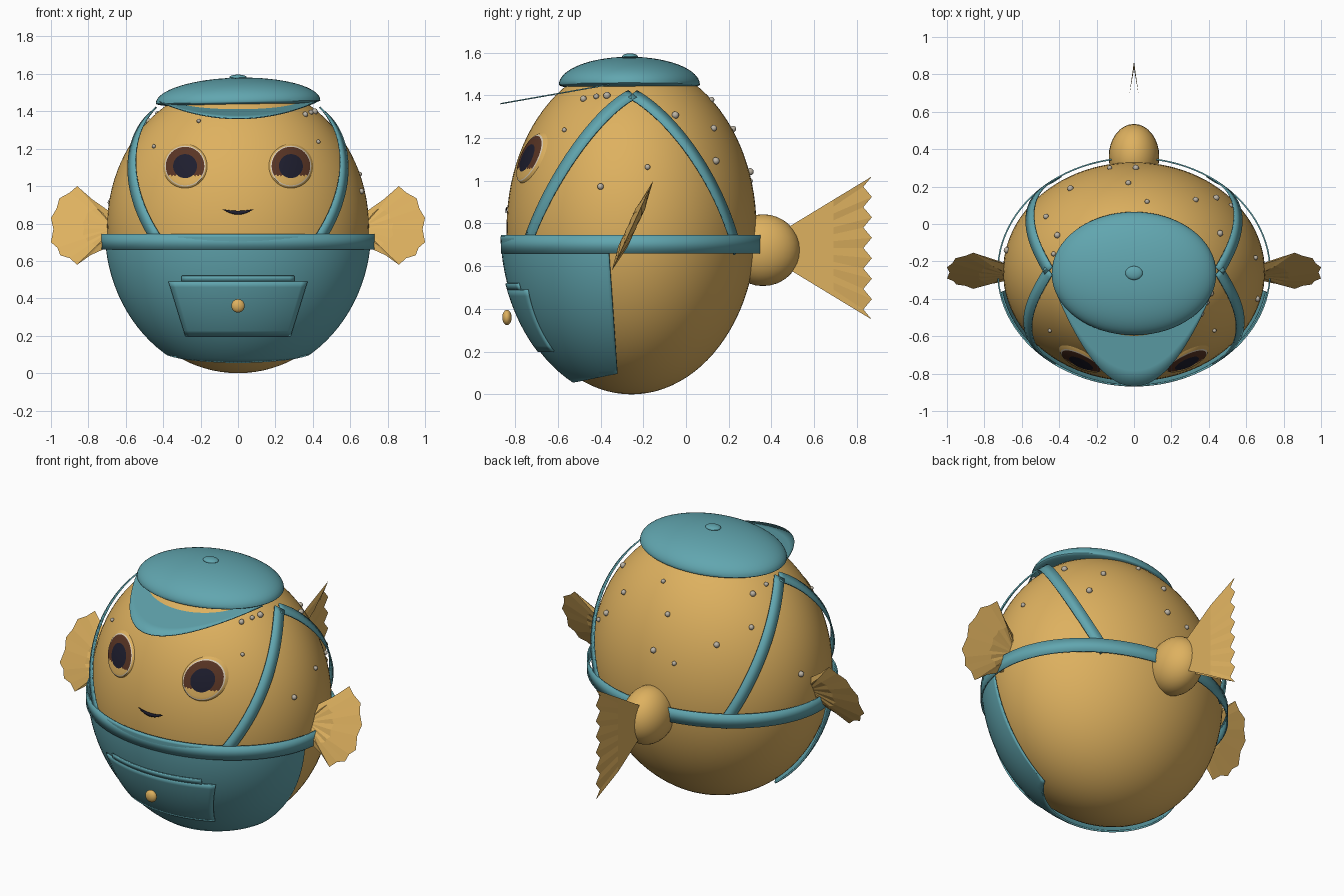
import bpy, bmesh, math
from mathutils import Vector
from mathutils.geometry import interpolate_bezier

cube = bpy.data.objects.get("Cube")
if cube:
    bpy.data.objects.remove(cube, do_unlink=True)


def material(name, rgb):
    m = bpy.data.materials.new(name)
    m.use_nodes = True
    m.diffuse_color = (*rgb, 1)
    m.node_tree.nodes["Principled BSDF"].inputs["Base Color"].default_value = (*rgb, 1)
    return m


TAN = material("golden tan", (0.73, 0.44, 0.115))
TEAL = material("teal cloth", (0.12, 0.38, 0.43))
BROWN = material("iris brown", (0.1, 0.035, 0.018))
DARK = material("pupil dark", (0.013, 0.013, 0.028))
PALE = material("eye white", (0.7, 0.6, 0.45))
WART = material("spot grey", (0.5, 0.45, 0.37))

CENTER = Vector((0, -0.255, 0.78))
RADII = Vector((0.7, 0.585, 0.78))


def finish(name, bm, mats, smooth=True, thick=0, recalc=True):
    if recalc:
        bmesh.ops.recalc_face_normals(bm, faces=bm.faces)
    mesh = bpy.data.meshes.new(name)
    bm.to_mesh(mesh)
    bm.free()
    ob = bpy.data.objects.new(name, mesh)
    bpy.context.scene.collection.objects.link(ob)
    for m in mats:
        mesh.materials.append(m)
    if thick:
        mod = ob.modifiers.new("thickness", "SOLIDIFY")
        mod.thickness = thick
        mod.offset = 0
    if smooth:
        bpy.ops.object.select_all(action="DESELECT")
        ob.select_set(True)
        bpy.context.view_layer.objects.active = ob
        bpy.ops.object.shade_smooth_by_angle(angle=math.radians(40))
    return ob


def ball(bm, center, radii, seg=24, rings=12):
    vs = bmesh.ops.create_uvsphere(bm, u_segments=seg, v_segments=rings, radius=1)["verts"]
    for v in vs:
        v.co = Vector(center) + v.co * Vector(radii)
    return vs


def on_body(known, axis, sign, grow):
    """Put a point on the grown body ellipsoid by solving for one axis."""
    rest = 1 - sum(((known[i] - CENTER[i]) / (RADII[i] + grow)) ** 2
                   for i in range(3) if i != axis)
    p = Vector(known)
    p[axis] = CENTER[axis] + sign * (RADII[axis] + grow) * math.sqrt(max(rest, 0))
    return p


def grid(name, fn, nu, nv, mat, thick=0):
    bm = bmesh.new()
    vs = [[bm.verts.new(fn(i / nu, j / nv)) for j in range(nv + 1)] for i in range(nu + 1)]
    for i in range(nu):
        for j in range(nv):
            bm.faces.new((vs[i][j], vs[i + 1][j], vs[i + 1][j + 1], vs[i][j + 1]))
    bmesh.ops.remove_doubles(bm, verts=bm.verts, dist=1e-5)
    return finish(name, bm, [mat], thick=thick)


# Round body and tail stalk
bm = bmesh.new()
ball(bm, CENTER, RADII, 96, 48)
finish("body", bm, [TAN])
bm = bmesh.new()
ball(bm, (0, 0.36, 0.675), (0.135, 0.175, 0.168), 32, 16)
finish("tail_stalk", bm, [TAN])

# Overalls front: body shell trimmed at the top, back and bottom
bm = bmesh.new()
ball(bm, CENTER, RADII + Vector((0.02, 0.025, 0.025)), 96, 48)
for co, no in (((0, 0, 0.74), (0, 0, 1)),
               ((0, -0.36, 0.66), (0, 1, 0.07)),
               ((0, -0.52, 0.06), (0, 0.2, -1))):
    bmesh.ops.bisect_plane(bm, geom=bm.verts[:] + bm.edges[:] + bm.faces[:],
                           plane_co=co, plane_no=no, clear_outer=True)
finish("overalls_front", bm, [TEAL], thick=0.01)


# Waistband
def band(u, v):
    a = u * math.tau
    return (0.728 * math.cos(a), CENTER.y + 0.608 * math.sin(a), 0.66 + 0.085 * v)


grid("waistband", band, 96, 1, TEAL, 0.008)


# Shoulder straps
def strap(name, side, points):
    ctrl = [Vector((0, y, z)) for y, z in points]
    path = [on_body(p, 0, side, 0.024) for p in interpolate_bezier(*ctrl, 25)]
    bm = bmesh.new()
    last = None
    for i, p in enumerate(path):
        along = path[min(i + 1, 24)] - path[max(i - 1, 0)]
        normal = Vector([(p[k] - CENTER[k]) / RADII[k] ** 2 for k in range(3)])
        across = along.cross(normal).normalized() * 0.032
        pair = [bm.verts.new(p + across), bm.verts.new(p - across)]
        if last:
            bm.faces.new((last[0], last[1], pair[1], pair[0]))
        last = pair
    finish(name, bm, [TEAL], thick=0.008)


for side, word in ((1, "left"), (-1, "right")):
    strap("front_strap_" + word, side, ((-0.74, 0.715), (-0.64, 1.0), (-0.42, 1.32), (-0.25, 1.405)))
    strap("back_strap_" + word, side, ((0.24, 0.67), (0.16, 1.0), (-0.06, 1.3), (-0.25, 1.405)))


# Pocket, its flap and button
def pocket(u, v):
    return on_body((2 * (u - 0.5) * (0.28 + 0.09 * v), 0, 0.2 + 0.29 * v), 1, -1, 0.034)


def flap(u, v):
    return on_body((0.6 * (u - 0.5), 0, 0.49 + 0.03 * v), 1, -1, 0.034)


grid("pocket", pocket, 24, 10, TEAL, 0.009)
grid("pocket_flap", flap, 24, 2, TEAL, 0.009)
bm = bmesh.new()
ball(bm, (0, -0.838, 0.36), (0.036, 0.022, 0.036))
finish("pocket_button", bm, [TAN])


# Smile
def smile(u, v):
    t = 2 * u - 1
    z = 0.848 + 0.03 * t * t + 0.02 * v * (1 - t * t)
    return on_body((0.085 * t, 0, z), 1, -1, 0.006)


grid("mouth", smile, 20, 2, DARK, 0.004)

# Eyes: concentric rings laid on the body, coloured by ring and height
RINGS = ((0.118, 0.001), (0.109, 0.011), (0.103, 0.013), (0.09, 0.014),
         (0.077, 0.015), (0.064, 0.016), (0.03, 0.018))
for side, word in ((1, "left"), (-1, "right")):
    bm = bmesh.new()
    n, cx, cz = 48, 0.283 * side, 1.107
    loops = []
    for r, off in RINGS:
        loops.append([bm.verts.new(on_body((cx + r * math.cos(k * math.tau / n), 0,
                      cz + r * math.sin(k * math.tau / n)), 1, -1, off)) for k in range(n)])
    for i in range(len(loops) - 1):
        for k in range(n):
            q = (k + 1) % n
            f = bm.faces.new((loops[i][k], loops[i][q], loops[i + 1][q], loops[i + 1][k]))
            low = f.calc_center_median().z < cz - 0.047
            f.material_index = (0, 1, 0 if low else 2, 0 if low else 2, 0 if low else 2, 3)[i]
    bm.faces.new(loops[-1]).material_index = 3
    finish("eye_" + word, bm, [TAN, PALE, BROWN, DARK])

# Cap: flattened dome, visor and top button
bm = bmesh.new()
for v in ball(bm, (0, -0.265, 0), (0.44, 0.33, 1), 64, 32):
    v.co.z = 1.45 + v.co.z * (0.13 if v.co.z > 0 else 0.028) + 0.02 * v.co.x
finish("cap_dome", bm, [TEAL])


def visor(u, v):
    t = 2 * u - 1
    y = -0.36 - 0.508 * (1 - t * t) * v
    return (0.42 * t, y, 1.45 + 0.176 * (y + 0.36))


grid("cap_visor", visor, 40, 6, TEAL, 0.006)
bm = bmesh.new()
ball(bm, (0, -0.262, 1.582), (0.046, 0.037, 0.014))
finish("cap_button", bm, [TEAL])

# Side fins: scalloped fans, thicker in the middle
EDGE = ((0.68, 0.86), (0.78, 0.93), (0.86, 1.0), (0.9, 0.965), (0.955, 0.935), (0.97, 0.88),
        (1, 0.83), (0.987, 0.77), (1, 0.7), (0.965, 0.67), (0.95, 0.63), (0.9, 0.615),
        (0.86, 0.58), (0.79, 0.63), (0.68, 0.68))
for side, word in ((1, "left"), (-1, "right")):
    bm = bmesh.new()

    def fin_vert(x, z, off):
        return bm.verts.new((x * side, -0.25 + (z - 0.79) * 0.46 + off, z))

    rx, rz = 0.66, 0.775
    rim = [fin_vert(x, z, 0) for x, z in EDGE]
    for s in (-1, 1):
        root = fin_vert(rx, rz, 0.02 * s)
        mid = [fin_vert((x + rx) / 2, (z + rz) / 2, s * (0.018 + 0.005 * (i % 2)))
               for i, (x, z) in enumerate(EDGE)]
        for i in range(len(EDGE) - 1):
            bm.faces.new((root, mid[i], mid[i + 1]))
            bm.faces.new((mid[i], rim[i], rim[i + 1], mid[i + 1]))
    finish("side_fin_" + word, bm, [TAN], smooth=False)

# Tail fin: two sheets meeting at a toothed back edge
bm = bmesh.new()
teeth = 14
tips = []
for k in range(teeth + 1):
    y = 0.87 if k % 2 == 0 else 0.83
    tips.append(bm.verts.new((0, y, 0.685 + 0.335 * (2 * k / teeth - 1))))
for s in (-1, 1):
    root = [bm.verts.new((0.025 * s, 0.45, 0.685 + 0.08 * (2 * k / teeth - 1))) for k in range(teeth + 1)]
    mid = [bm.verts.new((0.025 * s, 0.69, 0.685 + 0.226 * (2 * k / teeth - 1))) for k in range(teeth + 1)]
    for a, b in ((root, mid), (mid, tips)):
        for k in range(teeth):
            bm.faces.new((a[k], b[k], b[k + 1], a[k + 1]))
finish("tail_fin", bm, [TAN], smooth=False)

# Small bumps on the upper back and sides
SPOTS = ((-0.34, 0.19), (-0.13, 0.3), (-0.03, 0.22), (0.01, 0.3), (0.07, 0.12), (0.33, 0.13),
         (0.44, 0.14), (0.52, 0.1), (-0.47, 0.04), (-0.41, -0.06), (-0.43, -0.16), (-0.48, -0.2),
         (0.46, -0.05), (0.65, -0.18), (0.66, -0.4), (-0.68, -0.14), (0.43, -0.57),
         (-0.45, -0.57), (-0.21, -0.62), (0.39, -0.42), (0.36, -0.48), (0.41, -0.37))
bm = bmesh.new()
for i, (x, y) in enumerate(SPOTS):
    r = 0.011 if y < -0.5 else (0.017, 0.013, 0.015)[i % 3]
    ball(bm, on_body((x, y, 0), 2, 1, 0.004), (r, r, r), 12, 8)
finish("skin_bumps", bm, [WART])
